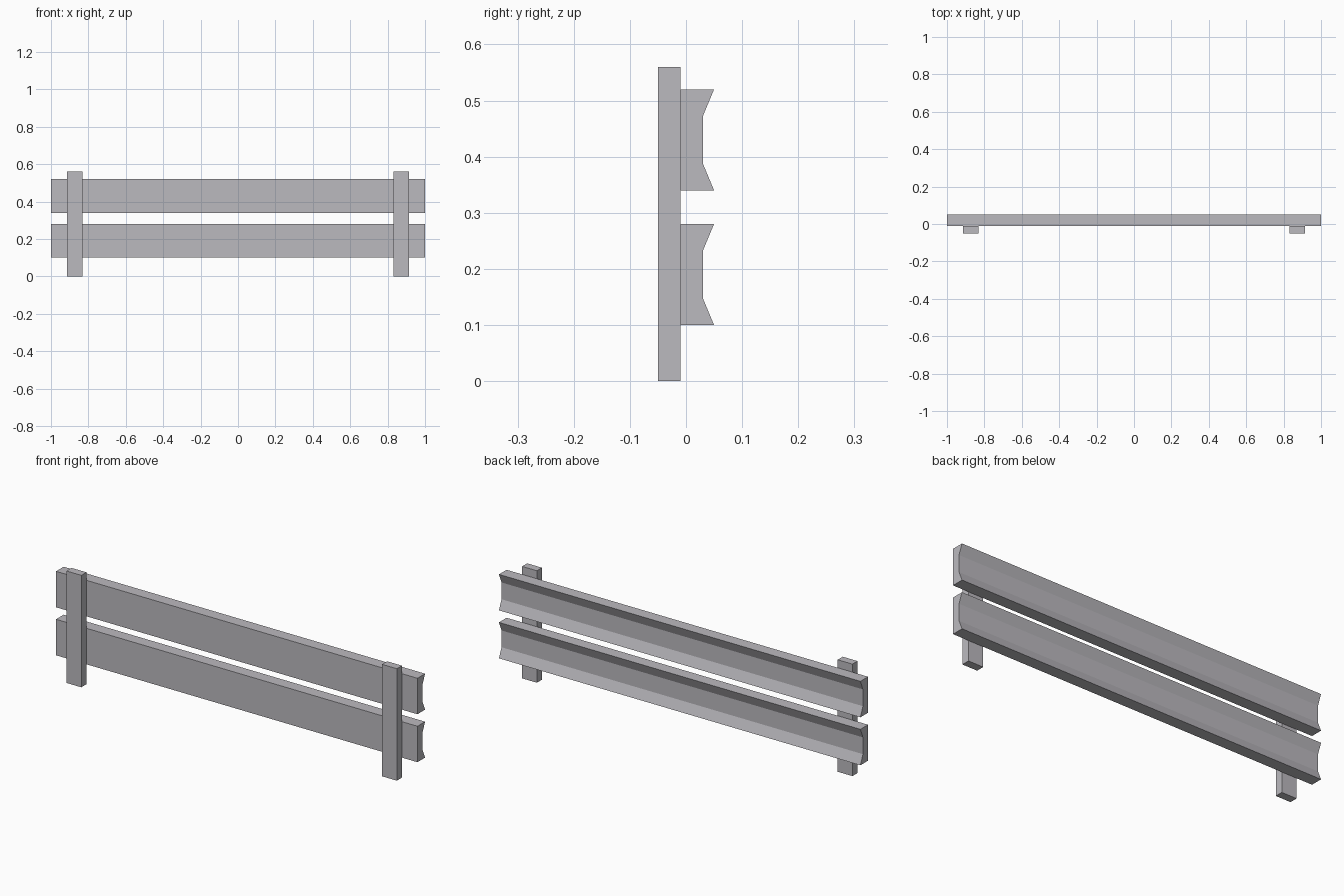
import bpy
import bmesh

if "Cube" in bpy.data.objects:
    bpy.data.objects.remove(bpy.data.objects["Cube"])

# Single grey metal colour
metal = bpy.data.materials.new("grey_metal")
metal.diffuse_color = (0.5, 0.49, 0.52, 1.0)
metal.use_nodes = True
metal.node_tree.nodes["Principled BSDF"].inputs["Base Color"].default_value = metal.diffuse_color


def extrude_x(name, profile, x0, x1):
    """Solid made by sweeping a closed (y, z) profile from x0 to x1."""
    bm = bmesh.new()
    face = bm.faces.new([bm.verts.new((x0, y, z)) for y, z in profile])
    swept = bmesh.ops.extrude_face_region(bm, geom=[face])["geom"]
    verts = [v for v in swept if isinstance(v, bmesh.types.BMVert)]
    bmesh.ops.translate(bm, vec=(x1 - x0, 0, 0), verts=verts)
    bmesh.ops.recalc_face_normals(bm, faces=bm.faces)
    mesh = bpy.data.meshes.new(name)
    bm.to_mesh(mesh)
    bm.free()
    mesh.materials.append(metal)
    obj = bpy.data.objects.new(name, mesh)
    bpy.context.collection.objects.link(obj)
    return obj


# Two horizontal rails with a channelled rear face
for name, z in (("lower_rail", 0.10), ("upper_rail", 0.34)):
    extrude_x(name, [(-0.01, z), (0.05, z), (0.03, z + 0.048),
                     (0.03, z + 0.132), (0.05, z + 0.18), (-0.01, z + 0.18)],
              -1.0, 1.0)

# Two upright posts in front of the rails
post = [(-0.05, 0.0), (-0.01, 0.0), (-0.01, 0.56), (-0.05, 0.56)]
for name, x in (("left_post", -0.873), ("right_post", 0.873)):
    extrude_x(name, post, x - 0.041, x + 0.041)
